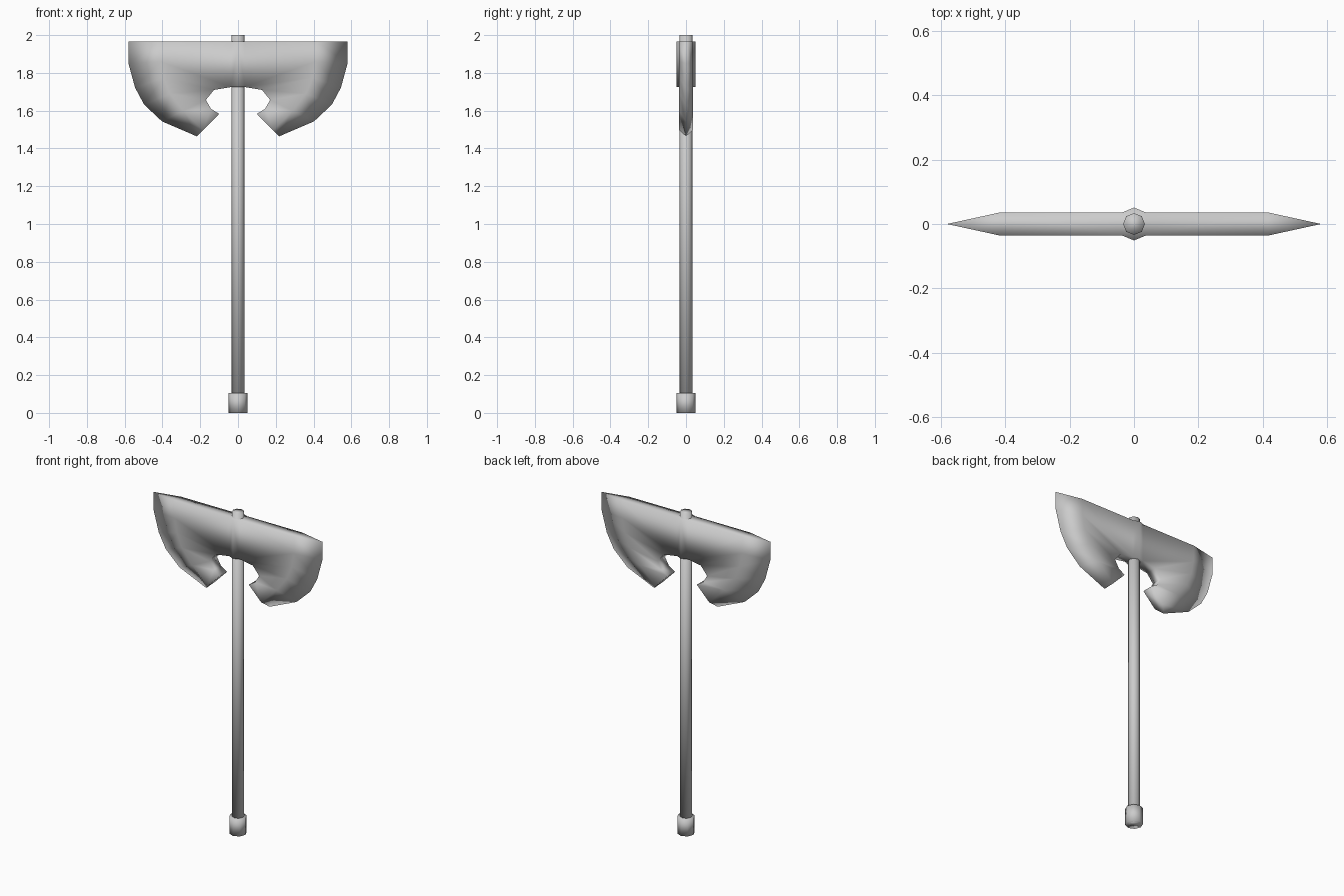
import bpy, bmesh, math

if "Cube" in bpy.data.objects:
    bpy.data.objects.remove(bpy.data.objects["Cube"])

def smooth(obj):
    for p in obj.data.polygons:
        p.use_smooth = True

def octagon_rod(name, radius, z0, z1):
    bpy.ops.mesh.primitive_cylinder_add(vertices=8, radius=radius, depth=z1 - z0,
                                        location=(0, 0, (z0 + z1) / 2))
    obj = bpy.context.object
    obj.name = name
    smooth(obj)
    return obj

# Shaft and butt cap
octagon_rod("shaft", 0.034, 0.0, 2.0)
octagon_rod("butt_cap", 0.05, 0.0, 0.105)

# Blade: matching rows of points along the notch, bevel line and cutting edge (x, z)
T = 0.036
TOP, BOT = 1.965, 1.725
notch = [(T, TOP), (T, BOT), (0.127, 1.71), (0.17, 1.657), (0.143, 1.61), (0.10, 1.583)]
bevel = [(0.415, TOP), (0.41, 1.86), (0.395, 1.775), (0.36, 1.69), (0.29, 1.60), (0.185, 1.496)]
edge = [(0.58, TOP), (0.58, 1.85), (0.545, 1.722), (0.497, 1.632), (0.402, 1.543), (0.218, 1.464)]

bm = bmesh.new()
rows = []
for n, b, e in zip(notch, bevel, edge):
    pts = [(n, -T), (b, -T), (e, 0), (b, T), (n, T)]
    rows.append([bm.verts.new((p[0], y, p[1])) for p, y in pts])

# Skin the rows; the socket side of the first strip stays open
for i, (a, b) in enumerate(zip(rows, rows[1:])):
    for j in range(5):
        if i == 0 and j == 4:
            continue
        k = (j + 1) % 5
        bm.faces.new((a[j], a[k], b[k], b[j]))

# End caps: quad for the body, triangle for the bevel
for r in (rows[0], rows[-1]):
    bm.faces.new((r[0], r[1], r[3], r[4]))
    bm.faces.new((r[1], r[2], r[3]))

# Ridged socket in the middle
ft, fb, kt, kb = [bm.verts.new((0, y, z)) for y in (-0.051, 0.051) for z in (TOP, BOT)]
a, b = rows[0], rows[1]
bm.faces.new((ft, a[0], b[0], fb))
bm.faces.new((kt, a[4], b[4], kb))
bm.faces.new((ft, a[0], a[4], kt))
bm.faces.new((fb, b[0], b[4], kb))

# Mirror to the other side and weld
geom = bm.verts[:] + bm.edges[:] + bm.faces[:]
bmesh.ops.mirror(bm, geom=geom, axis='X', merge_dist=0.0005)
bmesh.ops.remove_doubles(bm, verts=bm.verts[:], dist=0.0005)
bmesh.ops.recalc_face_normals(bm, faces=bm.faces[:])

mesh = bpy.data.meshes.new("double_blade")
bm.to_mesh(mesh)
bm.free()
head = bpy.data.objects.new("double_blade", mesh)
bpy.context.collection.objects.link(head)
smooth(head)
